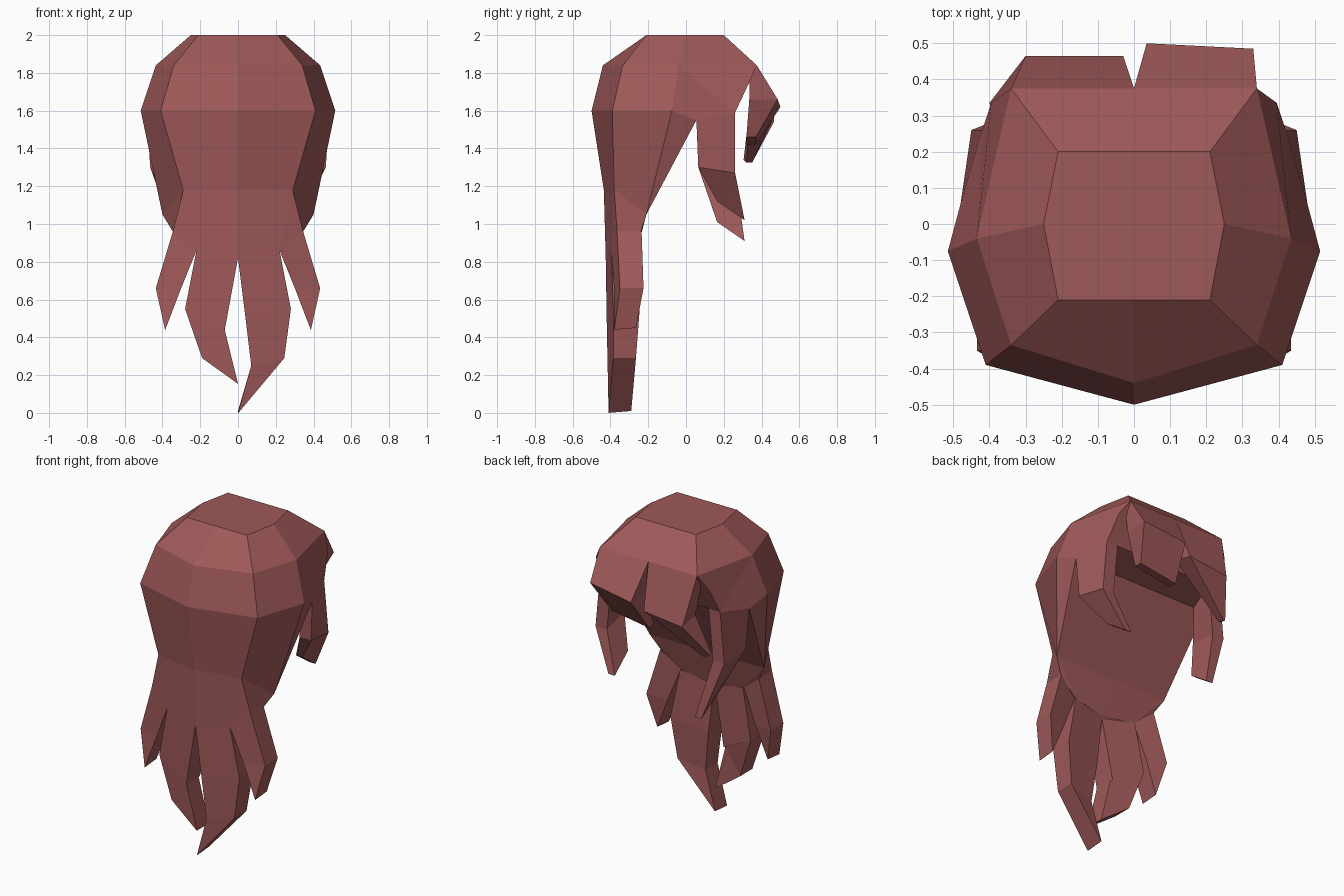
import bpy, bmesh
from mathutils import Vector

mat = bpy.data.materials.new("hair_red")
mat.diffuse_color = (0.35, 0.10, 0.10, 1)


def make(name, verts, faces, mirror=False):
    bm = bmesh.new()
    vs = [bm.verts.new(v) for v in verts]
    for f in faces:
        bm.faces.new([vs[i] for i in f])
    if mirror:
        geom = bmesh.ops.duplicate(bm, geom=bm.verts[:] + bm.edges[:] + bm.faces[:])["geom"]
        for v in geom:
            if isinstance(v, bmesh.types.BMVert):
                v.co.x *= -1
    bmesh.ops.remove_doubles(bm, verts=bm.verts, dist=0.0005)
    bmesh.ops.recalc_face_normals(bm, faces=bm.faces)
    me = bpy.data.meshes.new(name)
    bm.to_mesh(me)
    bm.free()
    me.materials.append(mat)
    ob = bpy.data.objects.new(name, me)
    bpy.context.collection.objects.link(ob)
    return ob


def lock(name, sections):
    """Loft a lock of hair; each section is (edge start, edge end, thickness vector)."""
    verts, faces = [], []
    for a, b, off in sections:
        a, b, off = Vector(a), Vector(b), Vector(off)
        verts += [a, b, b + off, a + off]
    for s in range(len(sections) - 1):
        for i in range(4):
            j = (i + 1) % 4
            faces.append((4 * s + i, 4 * s + j, 4 * s + 4 + j, 4 * s + 4 + i))
    n = len(verts)
    faces += [(0, 1, 2, 3), (n - 4, n - 3, n - 2, n - 1)]
    return make(name, verts, faces)


# Cap and nape: right half, mirrored across x
cap = [
    (0, -.21, 2), (.21, -.21, 2), (.25, 0, 2), (.21, .2, 2), (0, .2, 2),                      # 0-4 crown
    (0, -.44, 1.84), (.34, -.335, 1.84), (.435, -.04, 1.84), (.34, .375, 1.84), (0, .375, 1.84),  # 5-9
    (0, -.5, 1.6), (.41, -.39, 1.6), (.515, -.075, 1.6),                                       # 10-12
    (.395, .335, 1.75), (.42, .26, 1.59), (.48, .055, 1.55),                                   # 13-15 temple
    (0, -.435, 1.18), (.29, -.38, 1.18), (.40, -.21, 1.05),                                    # 16-18 neck
    (0, -.425, .82), (.22, -.395, .86), (.345, -.365, .96),                                    # 19-21 nape outer
    (.345, -.24, .96), (.22, -.26, .86), (0, -.27, .82), (0, -.21, 1.05),                      # 22-25 nape inner
    (0, .055, 1.55), (0, .26, 1.59), (0, .335, 1.75),                                          # 26-28 underside
]
cap_faces = [
    (0, 1, 2, 3, 4), (0, 5, 6, 1), (1, 6, 7, 2), (2, 7, 8, 3), (3, 8, 9, 4),
    (5, 10, 11, 6), (6, 11, 12, 7), (7, 12, 15, 14), (7, 14, 13, 8),
    (10, 16, 17, 11), (11, 17, 18, 12), (12, 18, 15),
    (16, 19, 20, 17), (17, 20, 21), (17, 21, 22, 18),
    (25, 18, 23, 24), (18, 22, 23), (18, 25, 26, 15),
    (15, 26, 27, 14), (14, 27, 28, 13), (13, 28, 9, 8),
]
make("hair_cap", cap, cap_faces, mirror=True)

# Long locks: outer pair is symmetric, inner pair differs
for side, s in (("left", -1), ("right", 1)):
    lock("outer_lock_" + side, [
        ((s * .22, -.395, .86), (s * .345, -.365, .96), (0, .13, 0)),
        ((s * .305, -.38, .65), (s * .435, -.35, .66), (0, .125, 0)),
        ((s * .385, -.38, .44), (s * .386, -.38, .44), (0, .115, .01)),
    ])
lock("inner_lock_right", [
    ((0, -.425, .82), (.22, -.395, .86), (0, .14, 0)),
    ((.04, -.42, .5), (.28, -.385, .55), (0, .14, 0)),
    ((.07, -.415, .25), (.245, -.385, .29), (0, .12, 0)),
    ((0, -.41, 0), (.002, -.41, 0), (0, .12, .01)),
])
lock("inner_lock_left", [
    ((0, -.425, .82), (-.22, -.395, .86), (0, .14, 0)),
    ((-.07, -.415, .44), (-.28, -.385, .55), (0, .14, 0)),
    ((-.068, -.415, .43), (-.19, -.39, .29), (0, .12, 0)),
    ((0, -.41, .155), (-.002, -.41, .155), (0, .12, 0)),
])

# Side locks in front of the ears; the left one is longer
for side, s, drop in (("left", -1, .11), ("right", 1, 0)):
    lock("side_lock_" + side, [
        ((s * .48, .055, 1.55), (s * .42, .26, 1.59), (-s * .08, 0, 0)),
        ((s * .465, .065, 1.30), (s * .45, .26, 1.27), (-s * .08, 0, 0)),
        ((s * .335, .165, 1.12 - drop), (s * .325, .31, 1.02 - drop), (-s * .045, 0, 0)),
    ])

# Fringe locks over the forehead
lock("fringe_left", [
    ((-.34, .375, 1.84), (0, .375, 1.84), (0, -.04, -.09)),
    ((-.30, .465, 1.54), (-.03, .465, 1.57), (0, -.13, .03)),
    ((-.40, .335, 1.34), (-.375, .35, 1.325), (.01, -.03, 0)),
])
lock("fringe_right", [
    ((0, .375, 1.84), (.34, .375, 1.84), (0, -.04, -.09)),
    ((.035, .50, 1.62), (.33, .485, 1.66), (0, -.15, 0)),
    ((0, .37, 1.42), (.26, .37, 1.46), (0, -.05, 0)),
])
